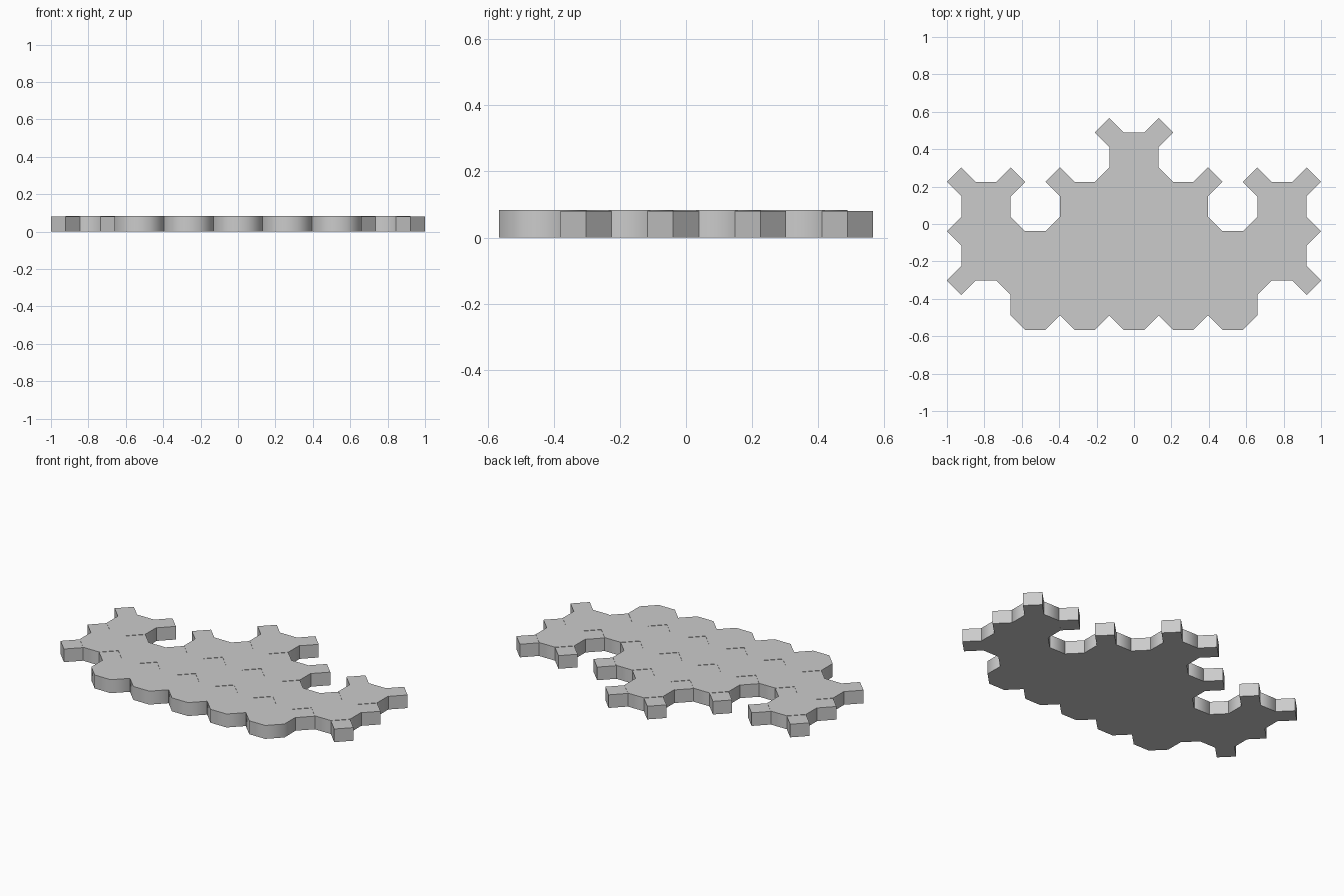
import bpy, bmesh, math
from mathutils import Matrix

if "Cube" in bpy.data.objects:
    bpy.data.objects.remove(bpy.data.objects["Cube"])

PITCH = 2 / (7 + 2 - math.sqrt(2))           # tile spacing: 7 tiles plus two half connectors
HALF_DIAG = PITCH * (1 - math.sqrt(0.5))     # connector half diagonal
BOTTOM = -(4 * PITCH + HALF_DIAG) / 2        # front edge of the first row

# columns filled in each row, front to back
ROWS = [range(-2, 3), range(-3, 4), (-3, -1, 0, 1, 3), (0,)]


def prisms(name, centres, sides, radius, turn, height):
    """One object holding an upright prism at every centre."""
    bm = bmesh.new()
    for x, y in centres:
        mat = Matrix.Translation((x, y, height / 2)) @ Matrix.Rotation(turn, 4, 'Z')
        bmesh.ops.create_cone(bm, cap_ends=True, segments=sides, radius1=radius,
                              radius2=radius, depth=height, matrix=mat)
    mesh = bpy.data.meshes.new(name)
    bm.to_mesh(mesh)
    bm.free()
    obj = bpy.data.objects.new(name, mesh)
    bpy.context.collection.objects.link(obj)
    return obj


cells = [(c, r) for r, cols in enumerate(ROWS) for c in cols]

# octagonal tiles, sides shaded softly
tiles = prisms("octagon_tiles",
               [(c * PITCH, BOTTOM + (r + 0.5) * PITCH) for c, r in cells],
               8, PITCH / 2 / math.cos(math.pi / 8), math.pi / 8, 0.083)
bpy.context.view_layer.objects.active = tiles
tiles.select_set(True)
bpy.ops.object.shade_smooth_by_angle(angle=math.radians(50))

# square connectors at every tile corner except along the front edge
corners = sorted({(c + dx, r + dy) for c, r in cells
                  for dx in (-0.5, 0.5) for dy in (0, 1) if r + dy > 0})
prisms("square_connectors",
       [(x * PITCH, BOTTOM + y * PITCH) for x, y in corners],
       4, HALF_DIAG, 0, 0.081)
